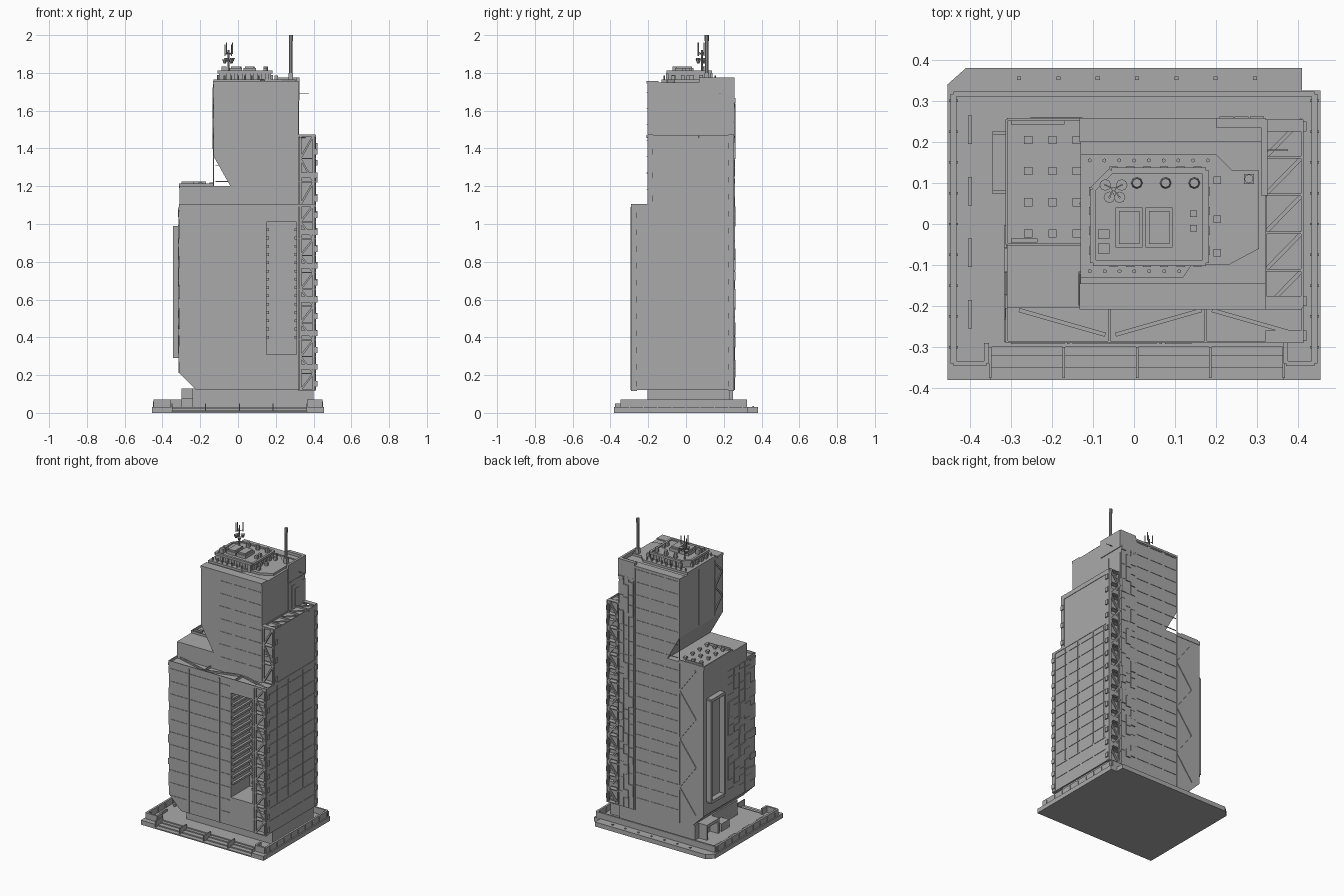
import bpy, bmesh, random
from mathutils import Vector, Matrix

random.seed(4)
if "Cube" in bpy.data.objects:
    bpy.data.objects.remove(bpy.data.objects["Cube"])

grey = bpy.data.materials.new("concrete_grey")
grey.use_nodes = True
grey.diffuse_color = (.4, .4, .4, 1)
grey.node_tree.nodes["Principled BSDF"].inputs["Base Color"].default_value = grey.diffuse_color

# Main planes of the tower
WEST, EAST, TRUSS = -.31, .41, .32
FRONT, SETBACK, BACK = -.29, -.205, .255
UPPER_WEST = -.13
DECK, SOLE, LEDGE, TERRACE, SHOULDER, ROOF = .03, .12, 1.1, 1.2, 1.47, 1.75
STOREY, THIN, BAR = .085, .003, .01


def around(middle, half):
    return middle - half, middle + half


def row(start, stop, count):
    return [start + (stop - start) * i / (count - 1) for i in range(count)]


class Part:
    """Collects simple solids into one named object."""
    def __init__(self, name):
        self.name, self.bm = name, bmesh.new()

    def box(self, xs, ys, zs):
        spans = (xs, ys, zs)
        middle = Vector([(a + b) / 2 for a, b in spans])
        size = [abs(b - a) for a, b in spans]
        bmesh.ops.create_cube(self.bm, size=1, matrix=Matrix.LocRotScale(middle, None, size))

    def beam(self, start, end, width=BAR):
        start, end = Vector(start), Vector(end)
        turn = (end - start).to_track_quat('Z', 'Y')
        scale = (width, width, (end - start).length)
        bmesh.ops.create_cube(self.bm, size=1, matrix=Matrix.LocRotScale((start + end) / 2, turn, scale))

    def rod(self, x, y, zs, radius, top=None, sides=8):
        low, high = zs
        bmesh.ops.create_cone(self.bm, cap_ends=True, segments=sides, radius1=radius,
                              radius2=top or radius, depth=high - low,
                              matrix=Matrix.Translation((x, y, (low + high) / 2)))

    def prism(self, outline, span, upright=False):
        def place(p, depth):
            a, b = p
            return (a, depth, b) if upright else (a, b, depth)
        rings = [[self.bm.verts.new(place(p, depth)) for p in outline] for depth in span]
        near, far = rings
        for i in range(len(near)):
            self.bm.faces.new((near[i - 1], near[i], far[i], far[i - 1]))
        for ring in rings:
            self.bm.faces.new(ring)

    def done(self):
        bmesh.ops.recalc_face_normals(self.bm, faces=self.bm.faces)
        mesh = bpy.data.meshes.new(self.name)
        self.bm.to_mesh(mesh)
        self.bm.free()
        mesh.materials.append(grey)
        ob = bpy.data.objects.new(self.name, mesh)
        bpy.context.collection.objects.link(ob)
        return ob


# Plaza slab with front steps and rear lights
EDGE, KERB = .455, .38
STEP_WEST, STEP_EAST, STEP_BACK = -.35, .365, -.3
slab = Part("plaza_slab")
slab.prism([(-EDGE, STEP_BACK), (EDGE, STEP_BACK), (EDGE, .325), (EAST, .325), (EAST, KERB),
            (-EAST, KERB), (-EDGE, .34)], (0, DECK))
for span in ((-EDGE, STEP_WEST), (STEP_EAST, EDGE)):
    slab.box(span, (-KERB, STEP_BACK), (0, DECK))
for i in range(3):
    slab.box((STEP_WEST, STEP_EAST), (-KERB + DECK * i, STEP_BACK), (0, DECK * (i + 1) / 4))
for x in row(-.28, .295, 7):
    slab.box(around(x, .005), around(.355, .004), (DECK, .036))
slab.done()
rails = Part("step_rails")
for x in row(STEP_WEST, STEP_EAST, 5):
    rails.box(around(x, THIN), (-.375, STEP_BACK), (BAR, .05))
rails.done()

# Low wall around the plaza, with benches
WALL, WALL_FRONT, WALL_BACK, WALL_TOP = .44, -.34, .317, .07
wall = Part("plaza_wall")
height = (DECK, WALL_TOP)
for outer, inner in ((-WALL, -.36), (WALL, .37)):
    wall.box(around(outer, .007), (WALL_FRONT, WALL_BACK), height)
    wall.box((outer, inner), around(WALL_FRONT, .006), height)
    wall.box(around(inner, .006), (WALL_FRONT, FRONT), height)
    for y in row(STEP_BACK, -STEP_BACK, 9):
        wall.box(around(outer, .011), around(y, THIN), (DECK, .06))
wall.box((-WALL, WALL), around(WALL_BACK, .006), height)
for y in row(-.22, .23, 4):
    wall.box(around(-.4, .005), around(y, .035), (DECK, .045))
wall.done()

# Ground floor and side portal
ground = Part("ground_floor")
ground.box((-.24, TRUSS), (SETBACK, .25), (DECK, SOLE + BAR))
ground.box((TRUSS, .4), (SETBACK, .23), (DECK, SOLE + BAR))
ground.done()
portal = Part("side_portal")
for y in (.08, .2):
    portal.box((-.3, -.23), around(y, .007), (DECK, SOLE))
portal.box((-.3, -.23), (.073, .207), (SOLE - BAR, SOLE + BAR))
portal.box((-.3, -.24), (-.03, .05), (DECK, .08))
portal.done()

# Lower body with a deep slot in its front
CHAMFER = .09
SLOT_WEST, SLOT_EAST, SLOT_LOW, SLOT_HIGH, SLOT_BACK = .15, .31, .31, 1.01, -.09
lower = Part("lower_body")
lower.prism([(WEST + CHAMFER, SOLE), (TRUSS, SOLE), (TRUSS, LEDGE - BAR), (WEST, LEDGE - BAR),
             (WEST, SOLE + CHAMFER)], (FRONT, BACK), upright=True)
body = lower.done()
cutter_part = Part("slot_cutter")
cutter_part.box((SLOT_WEST, SLOT_EAST), (-KERB, SLOT_BACK), (SLOT_LOW, SLOT_HIGH))
cutter = cutter_part.done()
cutter.hide_render = cutter.hide_viewport = True
cut = body.modifiers.new("slot", 'BOOLEAN')
cut.operation, cut.object, cut.solver = 'DIFFERENCE', cutter, 'EXACT'
louvers = Part("slot_louvers")
for z in row(SLOT_LOW + CHAMFER, SLOT_HIGH - .04, 14):
    for x in (SLOT_WEST, SLOT_EAST):
        louvers.box(around(x, .015) if x == SLOT_WEST else (x - .012, x), (FRONT + BAR, SLOT_BACK),
                    around(z, .007))
louvers.done()

# Wing set back at both ends behind the trusses
wing = Part("left_wing")
wing.box((TRUSS - BAR, EAST), (FRONT + DECK, BACK - DECK), (SOLE, LEDGE - BAR))
wing.box((TRUSS - BAR, EAST), (SETBACK + DECK, BACK - DECK), (LEDGE - DECK, SHOULDER - BAR))
wing.done()

# Upper body with the terrace block and the sloped overhang
upper = Part("upper_body")
upper.prism([(WEST, LEDGE - BAR), (TRUSS, LEDGE - BAR), (TRUSS, ROOF), (UPPER_WEST, ROOF),
             (UPPER_WEST, 1.36), (-.04, TERRACE), (WEST, TERRACE)], (SETBACK, BACK), upright=True)
upper.done()

# Braced corner trusses: side is the outward y direction
trusses = Part("corner_trusses")
for face, side, low, high, bays in ((FRONT, -1, SOLE, LEDGE, 11), (SETBACK, -1, LEDGE, SHOULDER, 3),
                                    (BACK, 1, SOLE, SHOULDER, 15)):
    near, far = TRUSS + BAR, EAST - BAR
    y = face - side * BAR / 2
    floors = row(low, high, bays + 1)
    for x in (near, far):
        trusses.beam((x, y, low), (x, y, high))
    for z in floors:
        trusses.box((TRUSS, EAST), (face, face - side * DECK), around(z, THIN))
    for z, above in zip(floors, floors[1:]):
        trusses.beam((near, y, z), (far, y, above))
        trusses.box((far, EAST + BAR), (y, face - side * DECK), (z + .02, z + .05))
        near, far = far, near
    trusses.box(around(EAST, THIN), (face, face - side * DECK), (low, high))
trusses.done()

# Open roof frames on the two ledges
frames = Part("ledge_frames")
rim = (LEDGE - BAR, LEDGE + BAR / 2)
frames.box((WEST, EAST), (FRONT, FRONT + BAR / 2), rim)
frames.box(around(WEST, THIN), (FRONT, SETBACK), rim)
frames.box(around(EAST, THIN), (FRONT, BACK), rim)
start, end = -.21, -.27
for x in row(WEST + DECK, .19, 3):
    frames.beam((x, start, LEDGE), (x + .21, end, LEDGE))
    frames.box(around(x + .22, THIN), (FRONT, SETBACK), rim)
    start, end = end, start
for x in (TRUSS, EAST):
    frames.box(around(x, THIN), (SETBACK, BACK), (SHOULDER - DECK, SHOULDER))
bays = row(SETBACK, BACK, 6)
for y, following in zip(bays, bays[1:]):
    frames.box((TRUSS, EAST), around(y, THIN), (SHOULDER - BAR, SHOULDER))
    frames.beam((TRUSS, y, SHOULDER - BAR), (EAST, following, SHOULDER - BAR))
frames.done()

# Floor and panel seams
seams = Part("wall_seams")
def floor_lines(low, high, edges, face, along_x=True):
    for i in range(int((high - low) / STOREY)):
        z = around(low + STOREY * (i + 1), THIN / 2)
        for a, b in zip(edges, edges[1:]):
            run, skin = (a + BAR, b - BAR), around(face, THIN)
            seams.box(*((run, skin) if along_x else (skin, run)), z)
floor_lines(SOLE, LEDGE, (WEST, -.16, .065, SLOT_WEST), FRONT)
floor_lines(SOLE, LEDGE, row(FRONT + DECK, BACK - DECK, 5), EAST, along_x=False)
floor_lines(SOLE, ROOF, row(UPPER_WEST, .2, 4), BACK)
floor_lines(LEDGE, ROOF, row(0, TRUSS, 4), SETBACK)
for x in (-.16, .065):
    seams.box(around(x, THIN), around(FRONT, THIN), (SOLE, LEDGE - BAR))
for x in (UPPER_WEST, .2):
    seams.box(around(x, THIN), around(BACK, THIN), (SOLE, ROOF - BAR))
for y in (-.17, -.05, .1, .2):
    seams.box(around(EAST, THIN), around(y, THIN), (.3, LEDGE))
seams.done()

# Staggered cladding on the west wall and the rear strip
cladding = Part("cladding_plates")
def stack(low, high, put):
    while low < high:
        top = min(low + random.uniform(.04, .11), high)
        put((low, top - THIN), random.choice((.002, .004, .007)))
        low = top
for y in row(FRONT + DECK, -.03, 5):
    stack(SOLE + CHAMFER, LEDGE - BAR,
          lambda zs, out: cladding.box((WEST - out, WEST), around(y, .028), zs))
for x in row(.225, .3, 3):
    stack(SOLE, SHOULDER + .2, lambda zs, out: cladding.box(around(x, .017), (BACK, BACK + out), zs))
cladding.done()

# Zigzag braces on the back and the upper west wall
braces = Part("zigzag_braces")
def zigzag(heights, place, start, end):
    for z, above in zip(heights, heights[1:]):
        braces.beam(place(start, z), place(end, above))
        start, end = end, start
zigzag(row(.2, TERRACE - DECK, 7), lambda x, z: (x, BACK, z), -.25, UPPER_WEST)
zigzag(row(1.4, ROOF - DECK, 5), lambda y, z: (UPPER_WEST, y, z), -.12, SETBACK + BAR)
for y in (-.12, .05):
    braces.box(around(UPPER_WEST, THIN), around(y, THIN), (1.37, ROOF - BAR))
braces.done()

# Projecting window frame on the west wall
frame = Part("side_window_frame")
reach, sides, heights = (-.345, WEST), (.08, .22), (.3, .98)
for y in sides:
    frame.box(reach, around(y, .007), heights)
for z in heights:
    frame.box(reach, sides, around(z, BAR))
frame.done()

# Terrace parapet, vents and rails
fittings = Part("terrace_fittings")
kerb = (TERRACE - BAR, TERRACE + .015)
fittings.box(around(WEST, THIN), (-.05, BACK), kerb)
for y in (-.05, BACK):
    fittings.box((WEST, UPPER_WEST), around(y, THIN), kerb)
for y, end in ((-.04, -.235), (.247, -.17)):
    fittings.beam((-.3, y, 1.22), (end, y, 1.22))
for x in row(-.258, -.14, 3):
    for y in row(-.023, .205, 4):
        fittings.box(around(x, .006), around(y, .006), (TERRACE, TERRACE + BAR))
        fittings.box(around(x, BAR), around(y, BAR), (TERRACE + BAR, TERRACE + .02))
fittings.done()

# Rear corner block of the top
corner = Part("rear_corner_block")
corner.box((TRUSS - BAR, TRUSS + .005), (.07, BACK), (1.655, 1.775))
corner.box((.2, TRUSS), (.235, BACK + THIN), (1.655, 1.775))
for i, y in enumerate(row(.09, .235, 5)):
    corner.box((TRUSS, TRUSS + THIN), around(y, .017), (SHOULDER, 1.65 - DECK * (i % 3)))
corner.beam((TRUSS, .18, 1.69), (.375, .18, 1.69), THIN)
corner.done()

# Roof ledges and raised deck
PLATFORM = ROOF + .015
deck = Part("roof_deck")
for ys in ((SETBACK - THIN, -.145), (.2, BACK + THIN)):
    deck.box((UPPER_WEST - THIN, TRUSS), ys, around(ROOF, .007))
deck.prism([(UPPER_WEST, -.13), (.12, -.13), (.14, -.1), (.23, -.1), (.305, -.06), (.305, .13),
            (.24, .13), (.2, .17), (UPPER_WEST, .17)], (ROOF - BAR, PLATFORM))
for y, end, count in ((.155, .18, 9), (-.115, .11, 7)):
    for x in row(-.108, end, count):
        deck.rod(x, y, (PLATFORM, PLATFORM + .02), .005, sides=6)
for y in (.107, .012, -.07):
    deck.box(around(.203, .009), around(y, .009), (PLATFORM, PLATFORM + .02))
deck.done()

# Plant house with rim, buttresses and machinery
HOUSE = 1.805
house = Part("plant_house")
west, east, front, back = -.1, .175, -.095, .13
outline = [(west, front), (east, front), (east, back), (west + .045, back), (west, back - .045)]
house.prism(outline, (ROOF, HOUSE))
for a, b in zip(outline, outline[1:] + outline[:1]):
    house.beam((*a, HOUSE), (*b, HOUSE), .015)
for x in row(west + .05, east - .02, 6):
    for y in (front, back):
        house.box(around(x, BAR), around(y, BAR), (ROOF, 1.8))
for y in row(front + DECK, back - .05, 4):
    for x in (west, east):
        house.box(around(x, BAR), around(y, BAR), (ROOF, 1.79))
for x in (-.012, .061):
    house.box(around(x, .033), (-.057, .04), (HOUSE, HOUSE + .02))
    house.box(around(x, .025), (-.049, .032), (HOUSE, HOUSE + DECK))
for x in row(.007, .147, 3):
    house.rod(x, .1, (HOUSE, HOUSE + DECK), .014, .011)
for y in (-.025, -.06):
    house.box(around(-.074, .014), around(y, .012), (HOUSE, HOUSE + DECK))
    house.box(around(.145, .009), around(y + .05, .008), (HOUSE, HOUSE + .02))
house.done()

# Aerial cluster and mast
aerial = Part("aerial_cluster")
stem = Vector((-.05, .085, 1.9))
aerial.rod(stem.x, stem.y, (HOUSE, 1.92), .005)
for i, offset in enumerate(((-.02, BAR), (.02, BAR), (.015, -.02), (-BAR, -.02))):
    tip = stem + Vector((*offset, BAR * (i % 2)))
    aerial.beam(stem, tip, THIN)
    aerial.rod(tip.x, tip.y, (tip.z - BAR, tip.z + .05), THIN, sides=6)
    aerial.rod(tip.x, tip.y, (tip.z - .05, tip.z - DECK), .006, .014)
aerial.done()
mast = Part("mast")
x, y = .28, .11
mast.box(around(x, .012), around(y, .012), (ROOF, 1.8))
mast.rod(x, y, (ROOF, 1.98), .009)
mast.rod(x, y, (1.97, 2), .011)
mast.done()
